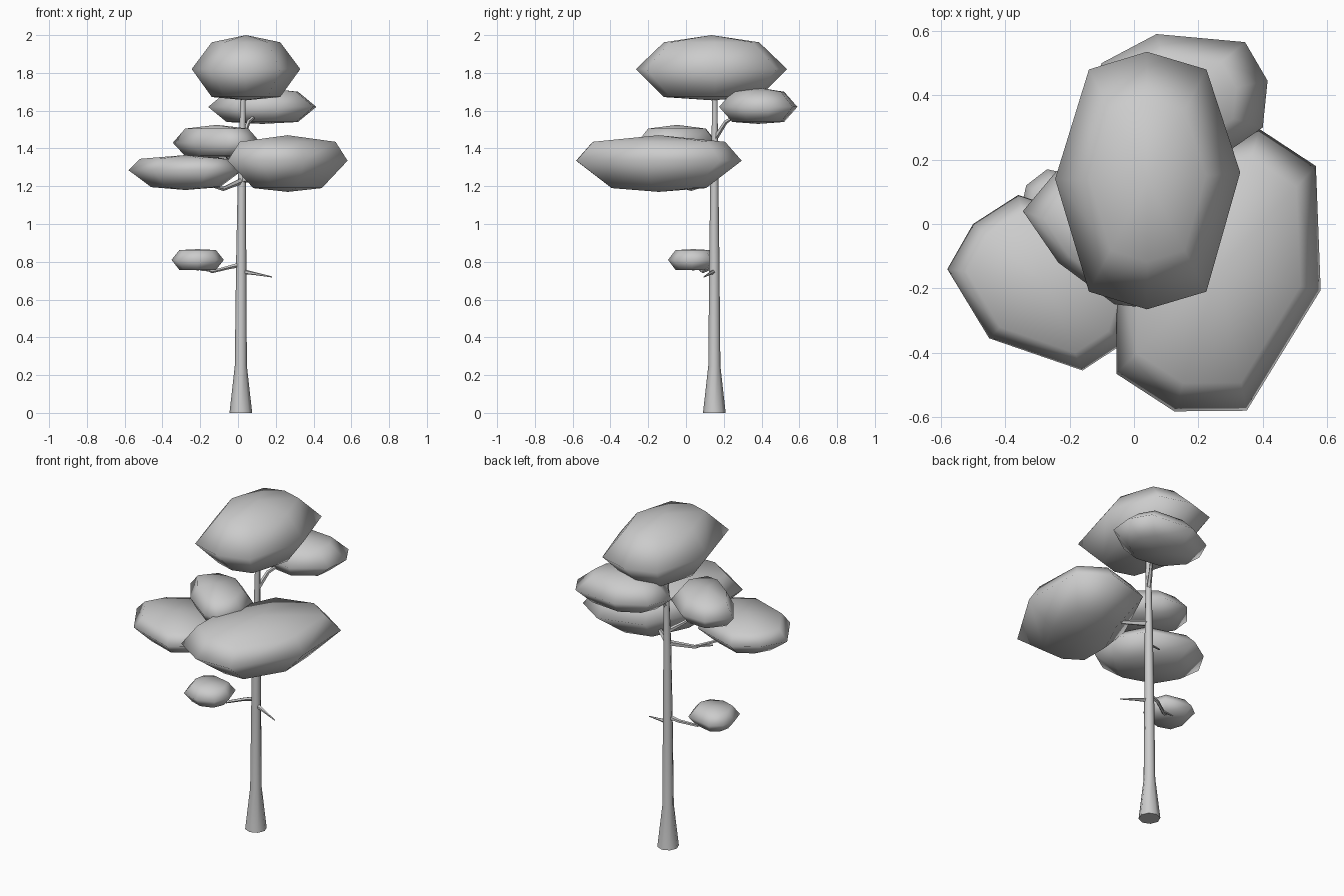
import bpy, bmesh, math
from mathutils import Vector

if "Cube" in bpy.data.objects:
    bpy.data.objects.remove(bpy.data.objects["Cube"])


def finish(name, bm):
    bmesh.ops.recalc_face_normals(bm, faces=bm.faces[:])
    for f in bm.faces:
        f.smooth = True
    me = bpy.data.meshes.new(name)
    bm.to_mesh(me)
    bm.free()
    ob = bpy.data.objects.new(name, me)
    bpy.context.collection.objects.link(ob)
    return ob


def bridge(bm, rings):
    for a, b in zip(rings, rings[1:]):
        n = len(a)
        for i in range(n):
            j = (i + 1) % n
            bm.faces.new((a[i], a[j], b[j], b[i]))


def limb(name, path, sides):
    """Tapered tube along (x, y, z, radius) points."""
    bm = bmesh.new()
    pts = [Vector(p[:3]) for p in path]
    rings = []
    for i, p in enumerate(pts):
        d = pts[min(i + 1, len(pts) - 1)] - pts[max(i - 1, 0)]
        q = d.to_track_quat('Z', 'Y')
        r = path[i][3]
        if name == "trunk":
            q.identity()
        rings.append([bm.verts.new(p + q @ Vector((r * math.cos(t), r * math.sin(t), 0)))
                      for t in (2 * math.pi * k / sides for k in range(sides))])
    bridge(bm, rings)
    caps = [bm.faces.new(rings[0]), bm.faces.new(rings[-1])]
    ob = finish(name, bm)
    ob.data.set_sharp_from_angle(angle=math.radians(60))
    return ob


def foliage(name, outline, heights, upper, lower):
    """Low-poly leaf clump: widest outline plus shrunken rings and two poles."""
    zb, zl, ze, zu, zt = heights
    n = len(outline)
    cx = (max(p[0] for p in outline) + min(p[0] for p in outline)) / 2
    cy = (max(p[1] for p in outline) + min(p[1] for p in outline)) / 2
    bm = bmesh.new()
    rings = [[bm.verts.new((cx + (x - cx) * s, cy + (y - cy) * s, z)) for x, y in outline]
             for s, z in ((lower, zl), (1, ze), (upper, zu))]
    bridge(bm, rings)
    for ring, z in ((rings[0], zb), (rings[-1], zt)):
        pole = bm.verts.new((cx, cy, z))
        for i in range(n):
            bm.faces.new((ring[i], ring[(i + 1) % n], pole))
    return finish(name, bm)


# Trunk with flared foot
limb("trunk", [(.015, .15, 0, .06), (.015, .15, .25, .032), (.017, .15, .8, .027),
               (.02, .15, 1.2, .022), (.023, .152, 1.45, .017), (.027, .153, 1.72, .013)], 8)

# Branches
limb("low_left_branch", [(.015, .15, .785, .014), (-.05, .14, .77, .010),
                         (-.14, .09, .747, .008), (-.2, .05, .775, .005)], 5)
limb("low_left_twig", [(-.12, .1, .752, .007), (-.2, .09, .757, .004)], 5)
limb("low_right_twig", [(.015, .15, .75, .014), (.09, .125, .737, .008), (.18, .095, .72, .003)], 5)
limb("right_branch", [(.02, .15, 1.235, .018), (.12, .07, 1.24, .012), (.25, -.08, 1.27, .007)], 5)
limb("left_branch", [(.02, .15, 1.23, .017), (-.08, .03, 1.185, .011), (-.2, -.1, 1.22, .006)], 5)
limb("left_twig", [(-.07, .04, 1.188, .008), (-.18, .0, 1.21, .005)], 5)
limb("middle_branch", [(.02, .15, 1.3, .015), (-.04, .07, 1.34, .010), (-.1, .0, 1.4, .006)], 5)
limb("back_branch", [(.022, .152, 1.45, .014), (.055, .21, 1.54, .011), (.12, .3, 1.6, .006)], 5)

# Leaf clumps
foliage("top_foliage", [(-.14, .48), (-.245, .14), (-.14, -.21), (.04, -.265),
                        (.225, -.21), (.33, .16), (.225, .48), (.04, .535)],
        (1.655, 1.672, 1.82, 1.962, 2.0), .63, .63)
foliage("back_foliage", [(.07, .59), (-.1, .5), (-.158, .37), (-.02, .21),
                         (.22, .175), (.40, .30), (.415, .445), (.345, .565)],
        (1.53, 1.54, 1.62, 1.70, 1.722), .66, .66)
foliage("right_foliage", [(-.055, -.465), (.125, -.582), (.35, -.58), (.58, -.205),
                          (.565, .18), (.39, .295), (.12, .22), (-.055, -.15)],
        (1.17, 1.19, 1.335, 1.435, 1.47), .8, .57)
foliage("left_foliage", [(-.58, -.14), (-.45, -.355), (-.16, -.455), (-.03, -.37),
                         (.025, -.2), (-.08, 0), (-.36, .09), (-.5, 0)],
        (1.18, 1.195, 1.285, 1.345, 1.365), .8, .6)
foliage("middle_foliage", [(-.345, .04), (-.235, -.12), (-.06, -.25), (.04, -.26),
                           (.12, -.13), (.08, .03), (-.08, .16), (-.24, .165)],
        (1.35, 1.36, 1.43, 1.505, 1.525), .72, .72)
foliage("low_foliage", [(-.352, .04), (-.32, -.06), (-.215, -.095), (-.115, -.06),
                        (-.075, .03), (-.11, .135), (-.27, .17), (-.335, .12)],
        (.755, .757, .81, .862, .867), .7, .7)
